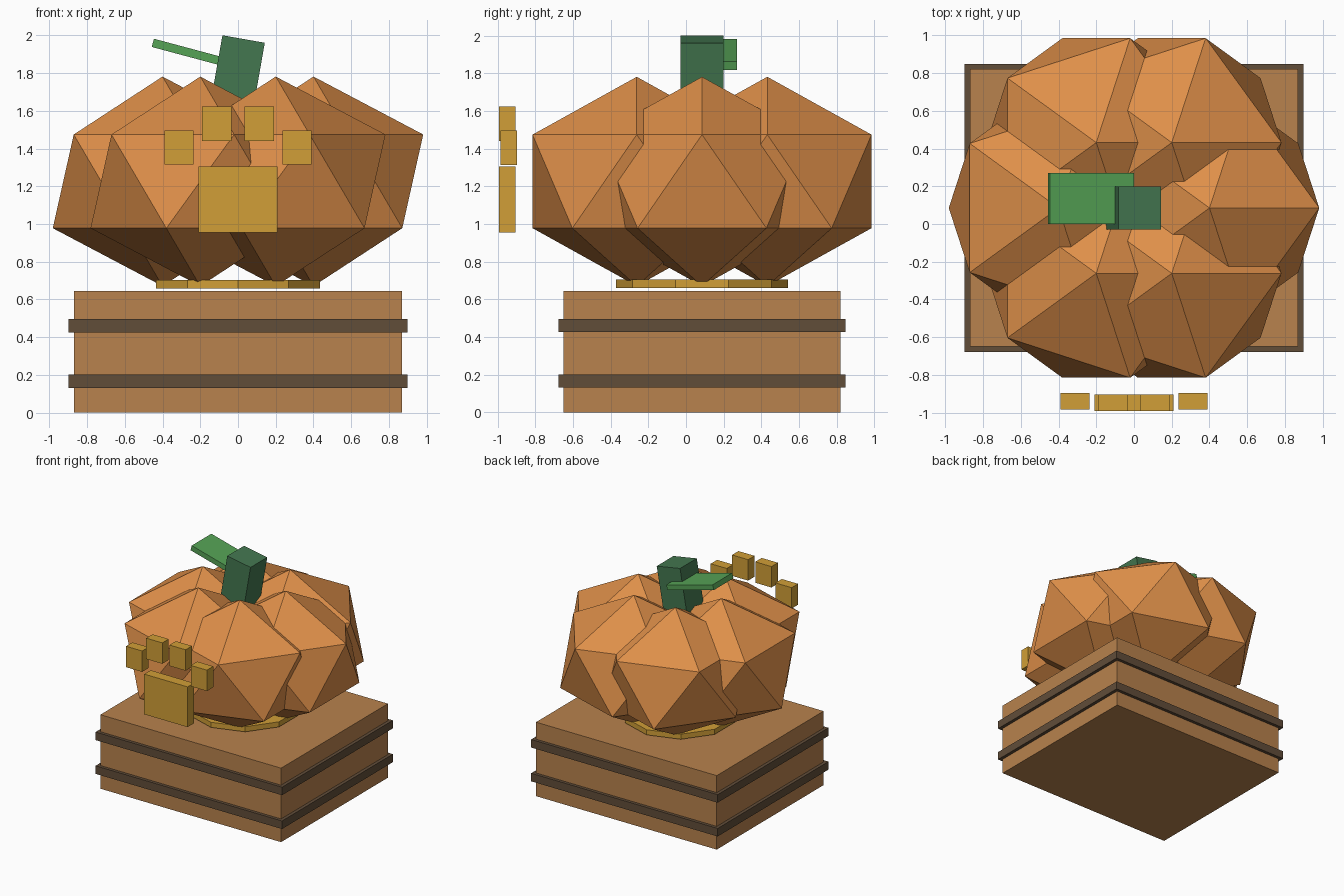
import bpy
from math import radians, cos, sin, pi

cube = bpy.data.objects.get("Cube")
if cube:
    bpy.data.objects.remove(cube, do_unlink=True)


def material(name, rgb):
    # 8-bit display colour to linear
    lin = [((c / 255 + 0.055) / 1.055) ** 2.4 for c in rgb] + [1.0]
    mat = bpy.data.materials.new(name)
    mat.use_nodes = True
    mat.diffuse_color = lin
    mat.node_tree.nodes["Principled BSDF"].inputs["Base Color"].default_value = lin
    return mat


ORANGE = material("pumpkin orange", (222, 143, 73))
WOOD = material("crate wood", (184, 130, 77))
DARK = material("dark band", (97, 77, 57))
GOLD = material("gold", (209, 159, 55))
STEM = material("stem green", (68, 119, 80))
LEAF = material("leaf green", (86, 163, 86))

MID_Y = 0.085  # depth of the crate and pumpkin axis


def finish(name, mat):
    obj = bpy.context.object
    obj.name = obj.data.name = name
    obj.data.materials.append(mat)
    return obj


def box(name, mat, centre, size, tilt=0):
    bpy.ops.mesh.primitive_cube_add(size=1, location=centre, rotation=(0, radians(tilt), 0))
    bpy.context.object.scale = size
    return finish(name, mat)


# Crate with two wrapping bands
box("crate", WOOD, (0, MID_Y, 0.322), (1.74, 1.47, 0.644))
for level, z in (("lower", 0.167), ("upper", 0.461)):
    box(level + "_band", DARK, (0, MID_Y, z), (1.796, 1.524, 0.07))

# Ten-sided collar under the pumpkin
bpy.ops.mesh.primitive_cylinder_add(vertices=10, radius=0.457, depth=0.045,
                                    location=(0, MID_Y, 0.682))
finish("collar", GOLD)

# Six faceted lobes in a ring
for i in range(6):
    a = i * pi / 3
    bpy.ops.mesh.primitive_ico_sphere_add(
        subdivisions=1, radius=1, location=(0.4 * cos(a), MID_Y + 0.4 * sin(a), 1.226))
    bpy.context.object.scale = (0.65, 0.65, 0.555)
    finish("pumpkin_lobe_%d" % (i + 1), ORANGE)

# Leaning stem and leaf
box("stem", STEM, (-0.005, MID_Y, 1.783), (0.228, 0.23, 0.4), tilt=10)
box("leaf", LEAF, (-0.228, 0.135, 1.9), (0.462, 0.27, 0.045), tilt=15)

# Paw emblem floating in front: one pad and four toes
box("paw_pad", GOLD, (0, -0.948, 1.13), (0.417, 0.088, 0.35))
for side, s in (("right", -1), ("left", 1)):
    box(side + "_inner_toe", GOLD, (s * 0.112, -0.948, 1.532), (0.155, 0.088, 0.182))
    box(side + "_outer_toe", GOLD, (s * 0.312, -0.94, 1.405), (0.155, 0.088, 0.182))
